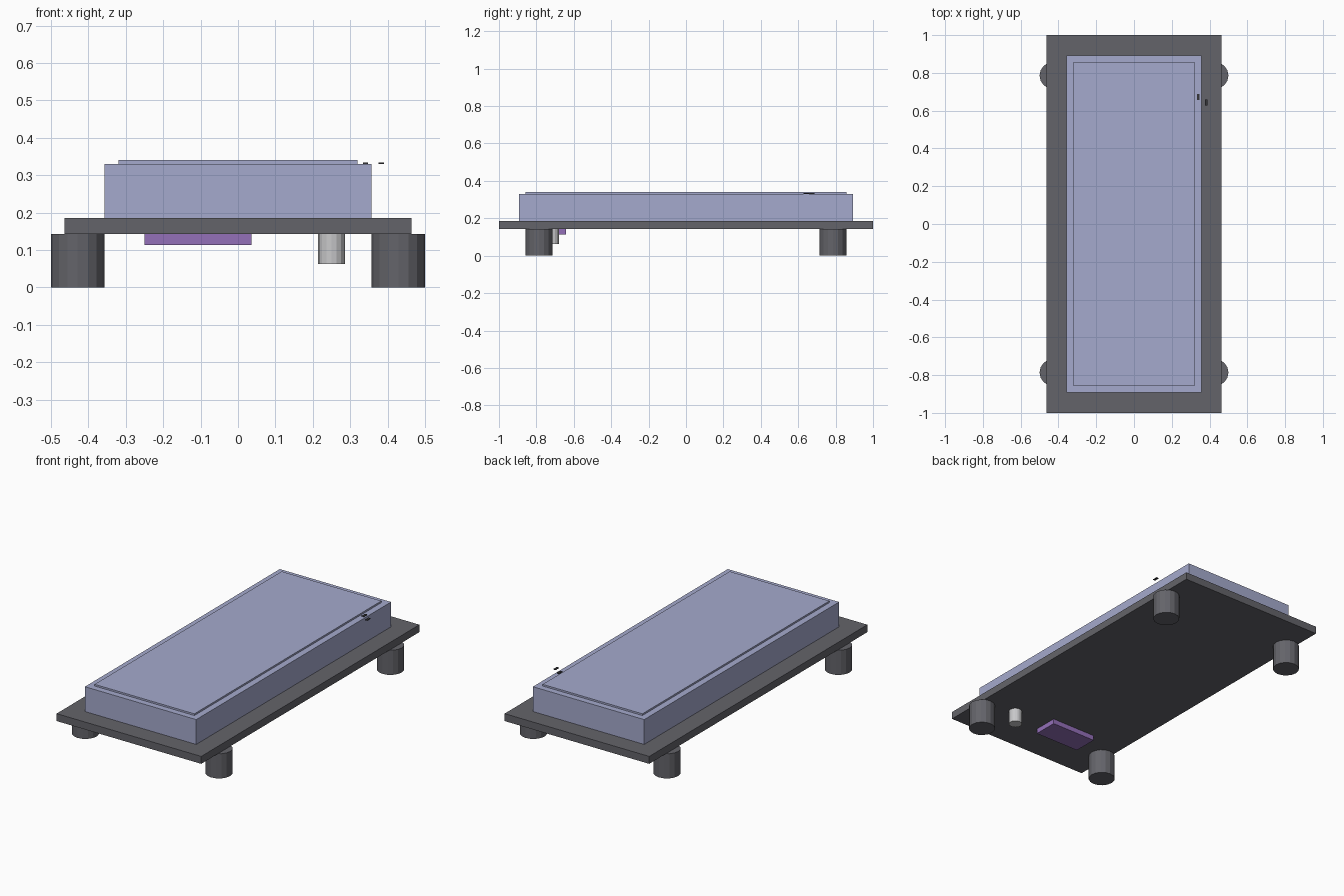
import bpy

if "Cube" in bpy.data.objects:
    bpy.data.objects.remove(bpy.data.objects["Cube"])


def material(name, rgb):
    m = bpy.data.materials.new(name)
    m.diffuse_color = (*rgb, 1.0)
    m.use_nodes = True
    m.node_tree.nodes["Principled BSDF"].inputs["Base Color"].default_value = m.diffuse_color
    return m


GREY = material("dark_grey", (0.127, 0.127, 0.144))
BLUE = material("pale_blue", (0.376, 0.402, 0.61))
PURPLE = material("purple", (0.296, 0.162, 0.485))
SILVER = material("silver", (0.578, 0.578, 0.59))
BLACK = material("charcoal", (0.035, 0.035, 0.04))


def box(name, centre, size, z0, z1, mat):
    bpy.ops.mesh.primitive_cube_add(size=1, location=(*centre, (z0 + z1) / 2))
    ob = bpy.context.object
    ob.name = name
    ob.scale = (*size, z1 - z0)
    bpy.ops.object.transform_apply(location=False, rotation=False, scale=True)
    ob.data.materials.append(mat)


def cylinder(name, centre, radius, z0, z1, mat):
    bpy.ops.mesh.primitive_cylinder_add(
        vertices=16, radius=radius, depth=z1 - z0,
        location=(*centre, (z0 + z1) / 2))
    ob = bpy.context.object
    ob.name = name
    ob.data.materials.append(mat)


# Base board, raised block and its thin top panel
box("base_board", (0, 0), (0.928, 2.0), 0.143, 0.186, GREY)
box("main_block", (0, 0), (0.714, 1.786), 0.186, 0.33, BLUE)
box("top_panel", (0, 0), (0.64, 1.714), 0.33, 0.34, BLUE)

# Four round feet
for sx, x_name in ((-1, "left"), (1, "right")):
    for sy, y_name in ((-1, "front"), (1, "back")):
        cylinder(f"foot_{y_name}_{x_name}", (sx * 0.4285, sy * 0.786),
                 0.0715, 0, 0.143, GREY)

# Connector pad and pin under the front end
box("under_pad", (-0.107, -0.714), (0.286, 0.143), 0.114, 0.143, PURPLE)
cylinder("under_pin", (0.25, -0.714), 0.0357, 0.063, 0.143, SILVER)

# Two tiny marks near the right edge
box("mark_inner", (0.341, 0.672), (0.014, 0.03), 0.3305, 0.3345, BLACK)
box("mark_outer", (0.383, 0.643), (0.014, 0.03), 0.3305, 0.3345, BLACK)
